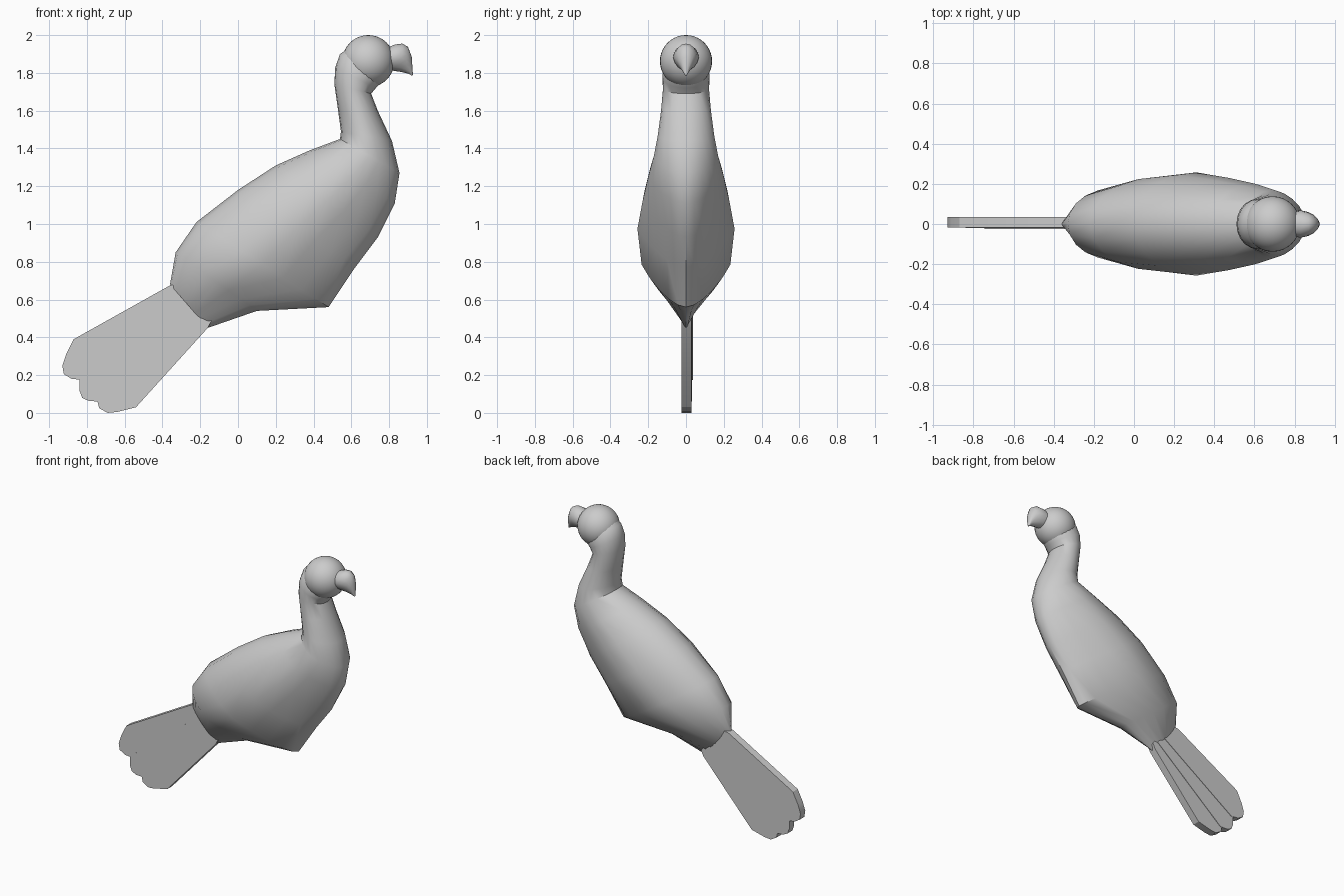
import bpy, bmesh, math

if "Cube" in bpy.data.objects:
    bpy.data.objects.remove(bpy.data.objects["Cube"])


def finish(name, bm, angle):
    bmesh.ops.recalc_face_normals(bm, faces=bm.faces[:])
    me = bpy.data.meshes.new(name)
    bm.to_mesh(me)
    bm.free()
    ob = bpy.data.objects.new(name, me)
    bpy.context.collection.objects.link(ob)
    bpy.ops.object.select_all(action='DESELECT')
    ob.select_set(True)
    bpy.context.view_layer.objects.active = ob
    bpy.ops.object.shade_smooth_by_angle(angle=math.radians(angle))
    return ob


def loft(name, sections, sides=20, angle=40):
    """Skin rings spanning back point to front point, with half width and keel sharpness."""
    bm = bmesh.new()
    rings = []
    for bx, bz, fx, fz, w, keel in sections:
        ring = []
        for i in range(sides):
            t = 2 * math.pi * i / sides
            u, s = -math.cos(t), math.sin(t)
            if u > 0:
                s = s * (1 - keel) + keel * math.copysign(1 - u, s)
            k = (u + 1) / 2
            ring.append(bm.verts.new((bx + (fx - bx) * k, w * s, bz + (fz - bz) * k)))
        rings.append(ring)
    for a, b in zip(rings, rings[1:]):
        for i in range(sides):
            j = (i + 1) % sides
            bm.faces.new((a[i], a[j], b[j], b[i]))
    bm.faces.new(rings[0])
    bm.faces.new(rings[-1])
    return finish(name, bm, angle)


def plate(name, outline, y0, y1):
    bm = bmesh.new()
    face = bm.faces.new([bm.verts.new((x, y0, z)) for x, z in outline])
    ext = bmesh.ops.extrude_face_region(bm, geom=[face])
    verts = [v for v in ext['geom'] if isinstance(v, bmesh.types.BMVert)]
    bmesh.ops.translate(bm, verts=verts, vec=(0, y1 - y0, 0))
    return finish(name, bm, 30)


# Body and neck
loft("body", [
    (-0.36, 0.68, -0.16, 0.45, 0.03, 0.3),
    (-0.33, 0.85, 0.10, 0.54, 0.175, 0.5),
    (-0.22, 1.01, 0.48, 0.56, 0.235, 0.5),
    (0.00, 1.18, 0.62, 0.77, 0.257, 0.5),
    (0.20, 1.31, 0.74, 0.93, 0.23, 0.45),
    (0.38, 1.39, 0.83, 1.11, 0.20, 0.35),
    (0.54, 1.45, 0.855, 1.27, 0.17, 0.2),
    (0.545, 1.49, 0.815, 1.44, 0.15, 0.1),
    (0.53, 1.60, 0.74, 1.60, 0.132, 0),
    (0.51, 1.74, 0.705, 1.69, 0.122, 0),
    (0.515, 1.83, 0.73, 1.72, 0.125, 0),
    (0.54, 1.90, 0.77, 1.76, 0.12, 0),
    (0.60, 1.94, 0.79, 1.81, 0.09, 0)])

# Head
bm = bmesh.new()
bmesh.ops.create_uvsphere(bm, u_segments=32, v_segments=20, radius=0.138)
bmesh.ops.translate(bm, verts=bm.verts[:], vec=(0.69, 0, 1.862))
finish("head", bm, 40)

# Hooked beak
loft("beak", [
    (0.78, 1.93, 0.78, 1.82, 0.06, 0),
    (0.83, 1.95, 0.83, 1.81, 0.068, 0.2),
    (0.87, 1.955, 0.865, 1.805, 0.06, 0.3),
    (0.90, 1.938, 0.885, 1.80, 0.047, 0.3),
    (0.92, 1.885, 0.905, 1.795, 0.028, 0.2),
    (0.926, 1.79, 0.92, 1.785, 0.005, 0)], 16)

# Overlapping tail feathers
plate("tail_feather_upper", [
    (-0.32, 0.68), (-0.36, 0.675), (-0.87, 0.39), (-0.91, 0.31), (-0.93, 0.25),
    (-0.922, 0.205), (-0.88, 0.18), (-0.82, 0.175), (-0.22, 0.57)], -0.018, 0.036)
plate("tail_feather_middle", [
    (-0.26, 0.64), (-0.84, 0.18), (-0.84, 0.12), (-0.825, 0.08), (-0.79, 0.063),
    (-0.73, 0.06), (-0.18, 0.51)], -0.021, 0.033)
plate("tail_feather_lower", [
    (-0.22, 0.60), (-0.745, 0.065), (-0.735, 0.025), (-0.69, 0.0), (-0.64, 0.005),
    (-0.54, 0.03), (-0.16, 0.45), (-0.14, 0.49)], -0.024, 0.03)
